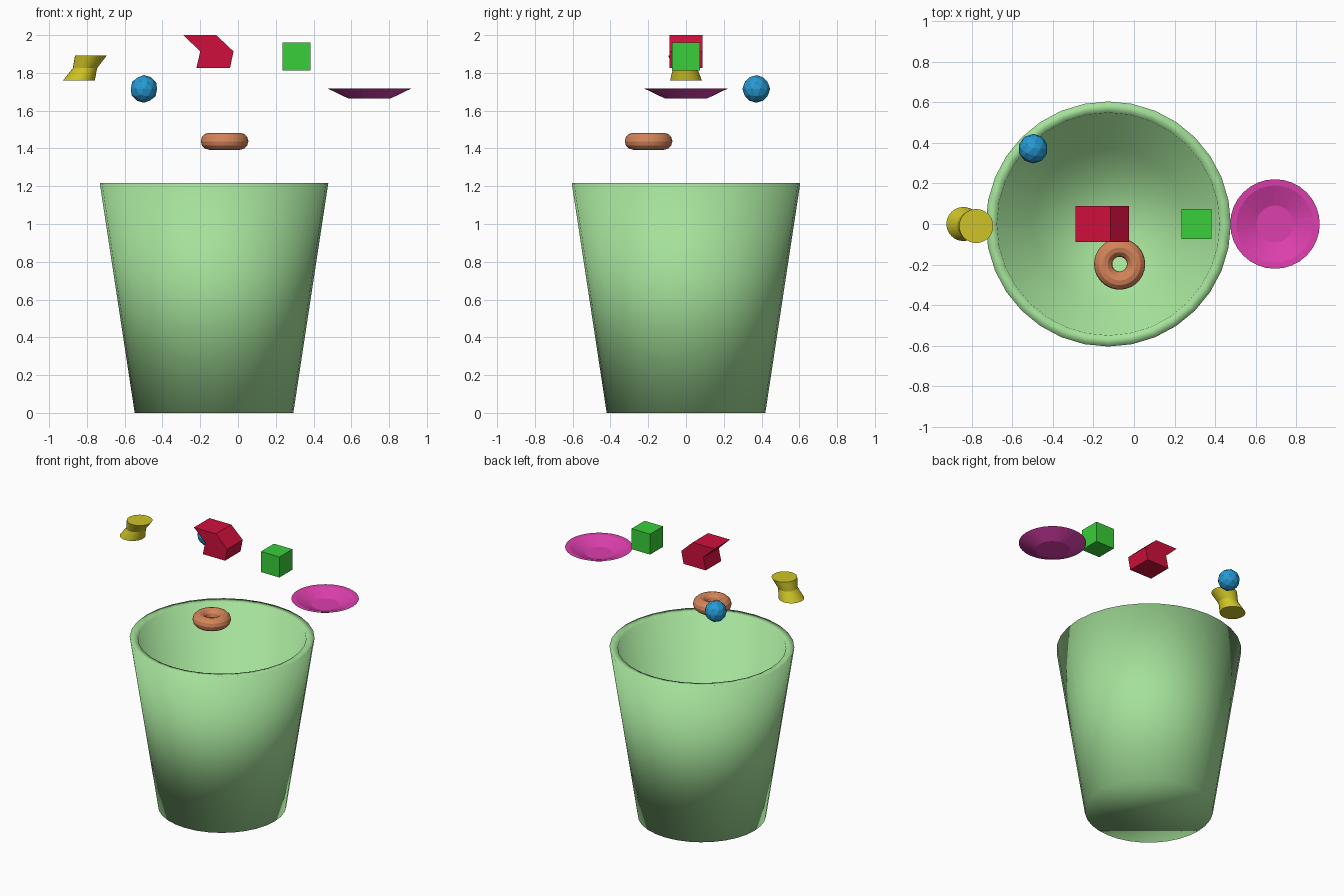
import bpy, bmesh
from math import sin, cos, tau

if "Cube" in bpy.data.objects:
    bpy.data.objects.remove(bpy.data.objects["Cube"])


def finish(bm, name, color, smooth=False):
    bmesh.ops.recalc_face_normals(bm, faces=bm.faces)
    mesh = bpy.data.meshes.new(name)
    bm.to_mesh(mesh)
    bm.free()
    mesh.polygons.foreach_set("use_smooth", [smooth] * len(mesh.polygons))
    mat = bpy.data.materials.new(name + "_color")
    mat.diffuse_color = (*color, 1)
    mat.use_nodes = True
    mat.node_tree.nodes["Principled BSDF"].inputs["Base Color"].default_value = mat.diffuse_color
    mesh.materials.append(mat)
    obj = bpy.data.objects.new(name, mesh)
    bpy.context.collection.objects.link(obj)
    return obj


def loft(name, rings, color, smooth=False, n=32):
    """Solid from a stack of circles given as (x, y, z, radius), capped at both ends."""
    bm = bmesh.new()
    loops = [[bm.verts.new((x + r * cos(tau * i / n), y + r * sin(tau * i / n), z))
              for i in range(n)] for x, y, z, r in rings]
    for a, b in zip(loops, loops[1:]):
        for i in range(n):
            j = (i + 1) % n
            bm.faces.new((a[i], a[j], b[j], b[i]))
    bm.faces.new(loops[0])
    bm.faces.new(loops[-1])
    return finish(bm, name, color, smooth)


# Tapered bucket with a thick wall and floor
BX = -0.127
loft("bucket", [(BX, 0, 0, 0.42), (BX, 0, 1.217, 0.605),
                (BX, 0, 1.21, 0.55), (BX, 0, 0.05, 0.376)], (0.37, 0.75, 0.32), True)

# Shallow dish with a flat rim
DX = 0.696
loft("dish", [(DX, 0, 1.665, 0.113), (DX, 0, 1.717, 0.221),
              (DX, 0, 1.715, 0.19), (DX, 0, 1.675, 0.091)], (0.72, 0.05, 0.42))

# Leaning, pinched spool
loft("spool", [(-0.842, 0, 1.76, 0.084), (-0.81, -0.005, 1.825, 0.064),
               (-0.779, -0.01, 1.892, 0.084)], (0.62, 0.55, 0.02))

# Bent red block: side profile extruded along y
bm = bmesh.new()
profile = [(-0.29, 2.0), (-0.115, 2.0), (-0.024, 1.914),
           (-0.042, 1.826), (-0.22, 1.826), (-0.2, 1.914)]
front = [bm.verts.new((x, -0.088, z)) for x, z in profile]
back = [bm.verts.new((x, 0.088, z)) for x, z in profile]
for row in (front, back):
    bm.faces.new(row[1:3] + row[5:] + row[:1])
    bm.faces.new(row[2:])
for i in range(6):
    j = (i + 1) % 6
    bm.faces.new((front[i], front[j], back[j], back[i]))
finish(bm, "bent_block", (0.62, 0.005, 0.045))

# Green cube
bm = bmesh.new()
bmesh.ops.create_cube(bm, size=0.148)
finish(bm, "cube", (0.04, 0.62, 0.04)).location = (0.309, 0, 1.887)

# Faceted blue ball
bm = bmesh.new()
bmesh.ops.create_icosphere(bm, subdivisions=2, radius=0.073)
finish(bm, "ball", (0.02, 0.32, 0.65)).location = (-0.498, 0.372, 1.715)

# Ring
bm = bmesh.new()
N, M, R, r = 48, 12, 0.081, 0.045
grid = [[bm.verts.new(((R + r * cos(tau * k / M)) * cos(tau * i / N),
                       (R + r * cos(tau * k / M)) * sin(tau * i / N),
                       r * sin(tau * k / M))) for k in range(M)] for i in range(N)]
for i in range(N):
    for k in range(M):
        a, b = grid[i], grid[(i + 1) % N]
        bm.faces.new((a[k], b[k], b[(k + 1) % M], a[(k + 1) % M]))
finish(bm, "ring", (0.66, 0.23, 0.1)).location = (-0.071, -0.198, 1.438)
